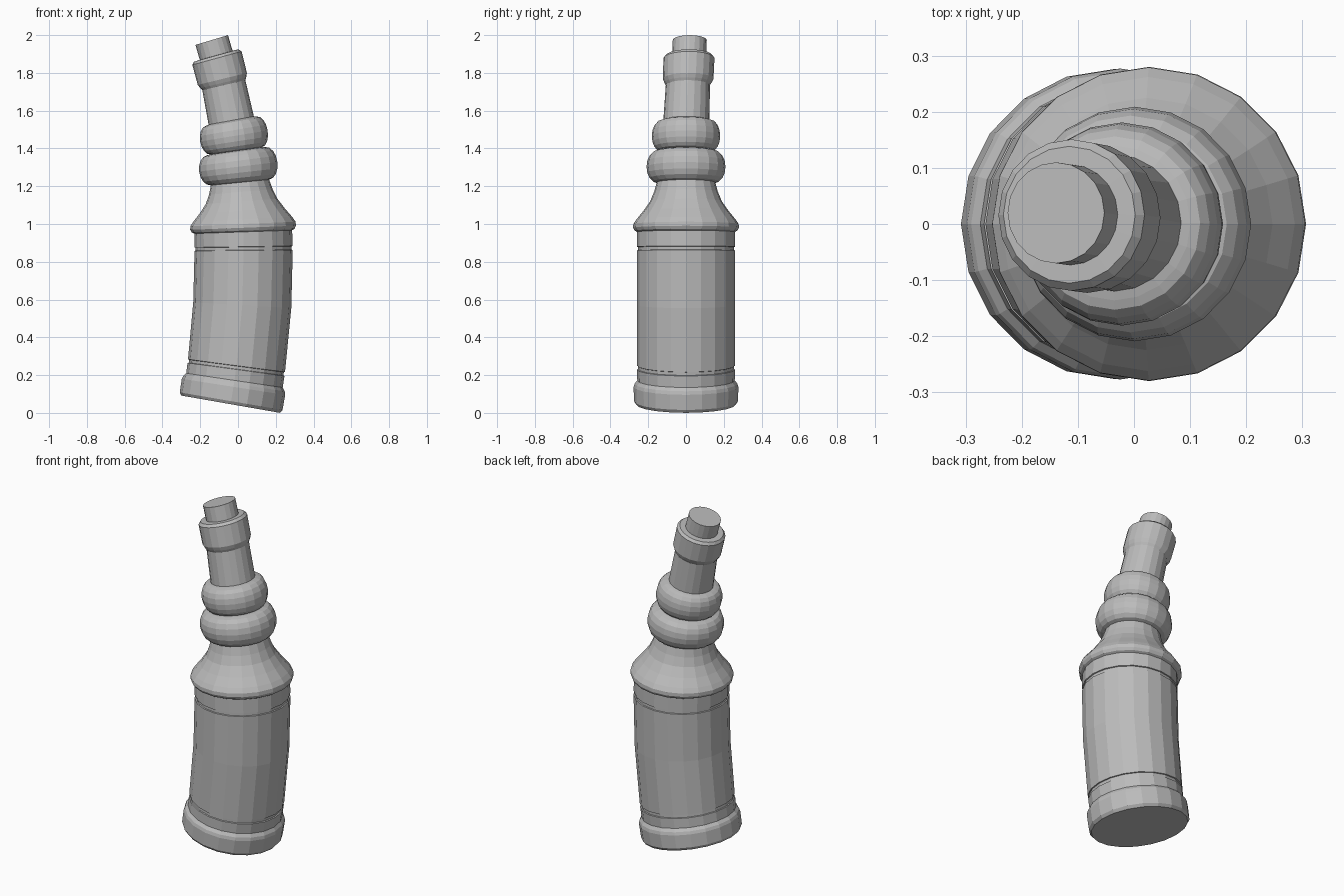
import bpy, bmesh
from math import sin, cos, atan, pi
from mathutils import Vector

SIDES = 20

cube = bpy.data.objects.get("Cube")
if cube:
    bpy.data.objects.remove(cube, do_unlink=True)

grey = bpy.data.materials.new("plain_grey")
grey.use_nodes = True
colour = (0.5, 0.5, 0.5, 1)
grey.diffuse_color = colour
grey.node_tree.nodes["Principled BSDF"].inputs["Base Color"].default_value = colour


def spine(z):
    """Centre and tilt of the bent bottle axis at height z."""
    d = z - 0.82
    x = 0.03 - 0.12 * d**2 - 0.006 * d**3
    slope = -0.24 * d - 0.018 * d**2
    return Vector((x, 0.042 * max(0, z - 1.5), z)), -atan(slope)


def turned(name, profile, cap_bottom=False, cap_top=False):
    """Lathe a (height, radius) profile around the bent axis."""
    bm = bmesh.new()
    rings = []
    for z, r in profile:
        centre, tilt = spine(z)
        ring = []
        for i in range(SIDES):
            a = 2 * pi * i / SIDES
            offset = Vector((cos(a) * cos(tilt), sin(a), cos(a) * sin(tilt)))
            ring.append(bm.verts.new(centre + r * offset))
        rings.append(ring)
    for low, high in zip(rings, rings[1:]):
        for i in range(SIDES):
            j = (i + 1) % SIDES
            bm.faces.new((low[i], low[j], high[j], high[i]))
    if cap_bottom:
        bm.faces.new(rings[0][::-1])
    if cap_top:
        bm.faces.new(rings[-1])
    mesh = bpy.data.meshes.new(name)
    bm.to_mesh(mesh)
    bm.free()
    mesh.materials.append(grey)
    obj = bpy.data.objects.new(name, mesh)
    bpy.context.collection.objects.link(obj)
    return obj


def groove(z, r):
    """Thin recessed line around the body."""
    return [(z - 0.01, r), (z - 0.008, r - 0.006), (z + 0.008, r - 0.006), (z + 0.01, r)]


def bulge(z, half_height, r, swell, steps=8):
    """Rounded ring profile."""
    angles = [pi * (i / steps - 0.5) for i in range(steps + 1)]
    return [(z + half_height * sin(a), r + swell * cos(a)) for a in angles]


# Foot with a bevelled rim
turned("foot", [(0.046, 0.265), (0.062, 0.276), (0.138, 0.277),
                (0.155, 0.272), (0.172, 0.258)], cap_bottom=True)

# Body with two grooves
turned("body", [(0.172, 0.258)] + groove(0.24, 0.259) + [(0.57, 0.26)]
       + groove(0.87, 0.26) + [(0.958, 0.259)])

# Flared shoulder
turned("shoulder", [(0.958, 0.259), (0.965, 0.272), (0.98, 0.28), (1.0, 0.279),
                    (1.025, 0.262), (1.07, 0.225), (1.12, 0.19),
                    (1.17, 0.169), (1.22, 0.155)])

# Two rounded rings on the neck
turned("lower_neck_ring", bulge(1.303, 0.083, 0.155, 0.054))
turned("upper_neck_ring", [(1.386, 0.155)] + bulge(1.466, 0.078, 0.138, 0.043)
       + [(1.548, 0.122)])

# Neck, collar and stopper
turned("neck", [(1.548, 0.122), (1.735, 0.117)])
turned("collar", [(1.735, 0.117), (1.748, 0.125), (1.768, 0.134), (1.878, 0.135),
                  (1.892, 0.122), (1.893, 0.09)])
turned("stopper", [(1.893, 0.09), (1.974, 0.09)], cap_top=True)
